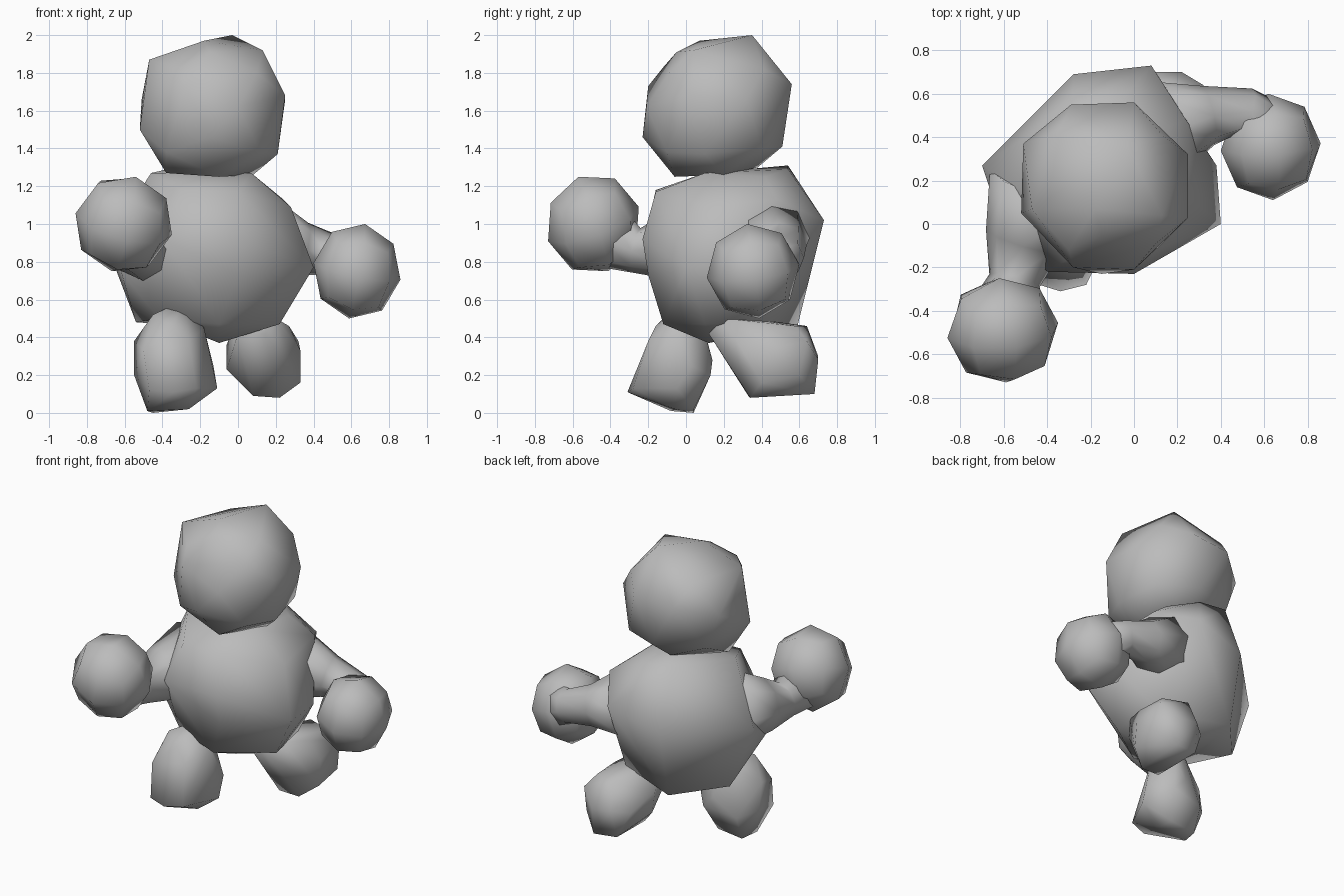
import bpy
import bmesh
import math
from mathutils import Euler, Quaternion, Vector

default_cube = bpy.data.objects.get("Cube")
if default_cube:
    bpy.data.objects.remove(default_cube, do_unlink=True)

# One plain clay grey for the whole figure
clay = bpy.data.materials.new("clay_grey")
clay.use_nodes = True
clay_colour = (0.5, 0.5, 0.5, 1.0)
clay.diffuse_color = clay_colour
clay.node_tree.nodes["Principled BSDF"].inputs["Base Color"].default_value = clay_colour


def finish(name, bm):
    """Turn a bmesh into a smooth shaded clay object."""
    bmesh.ops.recalc_face_normals(bm, faces=bm.faces[:])
    for face in bm.faces:
        face.smooth = True
    mesh = bpy.data.meshes.new(name)
    bm.to_mesh(mesh)
    bm.free()
    mesh.materials.append(clay)
    obj = bpy.data.objects.new(name, mesh)
    bpy.context.scene.collection.objects.link(obj)
    return obj


def blob(name, low, high, tilt):
    """A once-subdivided cube rounded to a ball, tilted, and fitted to its bounds."""
    bm = bmesh.new()
    bmesh.ops.create_cube(bm, size=2)
    bmesh.ops.subdivide_edges(bm, edges=bm.edges[:], cuts=1, use_grid_fill=True)
    turn = Euler([math.radians(a) for a in tilt]).to_matrix()
    for v in bm.verts:
        v.co = turn @ v.co.normalized()
    for axis in range(3):
        values = [v.co[axis] for v in bm.verts]
        start, span = min(values), max(values) - min(values)
        for v in bm.verts:
            share = (v.co[axis] - start) / span
            v.co[axis] = low[axis] + share * (high[axis] - low[axis])
    return finish(name, bm)


def limb(name, path, sides=8):
    """A tapered tube through (x, y, z, radius) stations."""
    points = [Vector(p[:3]) for p in path]
    bm = bmesh.new()
    rings = []
    turn = Quaternion()
    for i, point in enumerate(points):
        ahead = points[min(i + 1, len(points) - 1)]
        behind = points[max(i - 1, 0)]
        tangent = (ahead - behind).normalized()
        # Carry the frame along the path so that the tube does not twist
        turn = (turn @ Vector((0, 0, 1))).rotation_difference(tangent) @ turn
        ring = []
        for k in range(sides):
            angle = math.tau * (k + 0.5) / sides
            offset = Vector((math.cos(angle), math.sin(angle), 0)) * path[i][3]
            ring.append(bm.verts.new(point + turn @ offset))
        rings.append(ring)
    for lower, upper in zip(rings, rings[1:]):
        for k in range(sides):
            n = (k + 1) % sides
            bm.faces.new((lower[k], lower[n], upper[n], upper[k]))
    bm.faces.new(rings[0])
    bm.faces.new(rings[-1])
    return finish(name, bm)


def hull(name, corners):
    """A faceted solid wrapped around a few corner points."""
    bm = bmesh.new()
    for corner in corners:
        bm.verts.new(corner)
    bmesh.ops.convex_hull(bm, input=bm.verts[:])
    loose = [v for v in bm.verts if not v.link_faces]
    bmesh.ops.delete(bm, geom=loose, context="VERTS")
    bmesh.ops.join_triangles(bm, faces=bm.faces[:],
                             angle_face_threshold=math.radians(25),
                             angle_shape_threshold=math.radians(50))
    return finish(name, bm)


# Torso: pear shaped, broad at the back, narrowing to the hips
torso_top = [(0.07, 0.1, 1.27), (0.09, 0.42, 1.25), (-0.28, 0.54, 1.31),
             (-0.08, 0.54, 1.29), (-0.46, 0.12, 1.27), (-0.3, -0.16, 1.18),
             (0, -0.16, 1.17)]
torso_middle = [(0.28, 0.1, 1.09), (0.24, 0.48, 1.13), (0.4, 0, 0.77),
                (0.38, 0.27, 0.78), (0.08, 0.73, 1.02), (-0.28, 0.69, 0.93),
                (-0.7, 0.27, 0.9), (-0.62, 0.03, 0.75), (-0.4, -0.22, 0.92),
                (0, -0.23, 0.92), (0, -0.2, 0.73)]
torso_bottom = [(-0.28, 0.59, 0.46), (-0.54, 0.3, 0.48), (-0.1, 0.12, 0.37),
                (-0.1, -0.12, 0.47), (-0.42, -0.02, 0.5), (0.22, 0.1, 0.47),
                (0.16, 0.42, 0.48)]
hull("torso", torso_top + torso_middle + torso_bottom)

# Head: a many-sided ball tipped back, set straight onto the shoulders
head_top = [(-0.03, 0.35, 2), (-0.18, 0.07, 1.97), (0.13, 0.04, 1.92),
            (-0.47, 0.07, 1.87), (-0.15, -0.05, 1.91), (-0.35, 0.42, 1.86),
            (0.13, 0.41, 1.82), (0.1, -0.09, 1.8), (-0.3, -0.12, 1.83)]
head_middle = [(0.25, 0.32, 1.66), (0.25, 0.03, 1.68), (0, -0.21, 1.62),
               (-0.28, -0.2, 1.73), (-0.15, -0.23, 1.46), (-0.52, 0.05, 1.5),
               (-0.5, 0.2, 1.7), (-0.51, 0.37, 1.66), (-0.29, 0.55, 1.72),
               (0, 0.56, 1.74)]
head_bottom = [(0.21, 0.1, 1.37), (0.08, 0.2, 1.26), (-0.38, 0.08, 1.27),
               (-0.1, -0.06, 1.25), (-0.1, 0.51, 1.41), (0.15, 0.4, 1.4),
               (-0.42, 0.38, 1.42), (0.12, -0.1, 1.38), (-0.38, -0.08, 1.38),
               (-0.15, 0.38, 1.3)]
hull("head", head_top + head_middle + head_bottom)

# Right arm reaches forward, left arm reaches out sideways and bends forward
limb("right_arm", [(-0.42, 0.16, 0.92, 0.26), (-0.51, -0.08, 0.88, 0.18),
                   (-0.55, -0.26, 0.86, 0.12), (-0.59, -0.42, 0.94, 0.18)])
blob("right_hand", (-0.86, -0.73, 0.75), (-0.35, -0.25, 1.25), (20, 12, 8))
limb("left_arm", [(0.12, 0.43, 0.92, 0.24), (0.34, 0.5, 0.87, 0.14),
                  (0.51, 0.52, 0.83, 0.11), (0.62, 0.4, 0.77, 0.18)])
blob("left_hand", (0.4, 0.11, 0.5), (0.86, 0.6, 1), (8, 10, 4))

# Right leg stands forward, with a blunt foot and the thigh running into the hip
right_sole = [(-0.48, -0.08, 0.01), (-0.26, -0.06, 0.02), (-0.45, 0.04, 0),
              (-0.27, 0.04, 0.02), (-0.47, -0.27, 0.12), (-0.22, -0.28, 0.13),
              (-0.34, -0.31, 0.11), (-0.11, -0.05, 0.13)]
right_sides = [(-0.55, -0.03, 0.38), (-0.55, 0, 0.2), (-0.13, 0.03, 0.25),
               (-0.45, 0.1, 0.16), (-0.22, 0.13, 0.2), (-0.3, 0.14, 0.28),
               (-0.5, -0.21, 0.33), (-0.26, -0.2, 0.38)]
right_thigh = [(-0.45, -0.1, 0.52), (-0.35, -0.16, 0.46), (-0.28, 0, 0.6),
               (-0.18, -0.05, 0.45), (-0.33, 0.08, 0.5), (-0.25, 0.1, 0.42)]
hull("right_leg", right_sole + right_sides + right_thigh)

# Left leg trails behind, with the thigh slanting forward into the hip
left_sole = [(0.08, 0.33, 0.09), (0.22, 0.34, 0.08), (0.06, 0.66, 0.11),
             (0.22, 0.68, 0.1)]
left_sides = [(-0.06, 0.45, 0.23), (-0.06, 0.42, 0.36), (0.33, 0.4, 0.16),
              (0.33, 0.42, 0.33), (0.33, 0.6, 0.2), (-0.02, 0.62, 0.28),
              (0.08, 0.7, 0.3), (0.22, 0.7, 0.28), (0.32, 0.64, 0.38)]
left_thigh = [(0.1, 0.64, 0.46), (0.26, 0.58, 0.46), (0.27, 0.38, 0.46),
              (0, 0.14, 0.42), (0.14, 0.12, 0.42), (0, 0.2, 0.52),
              (0.2, 0.2, 0.5)]
hull("left_leg", left_sole + left_sides + left_thigh)
